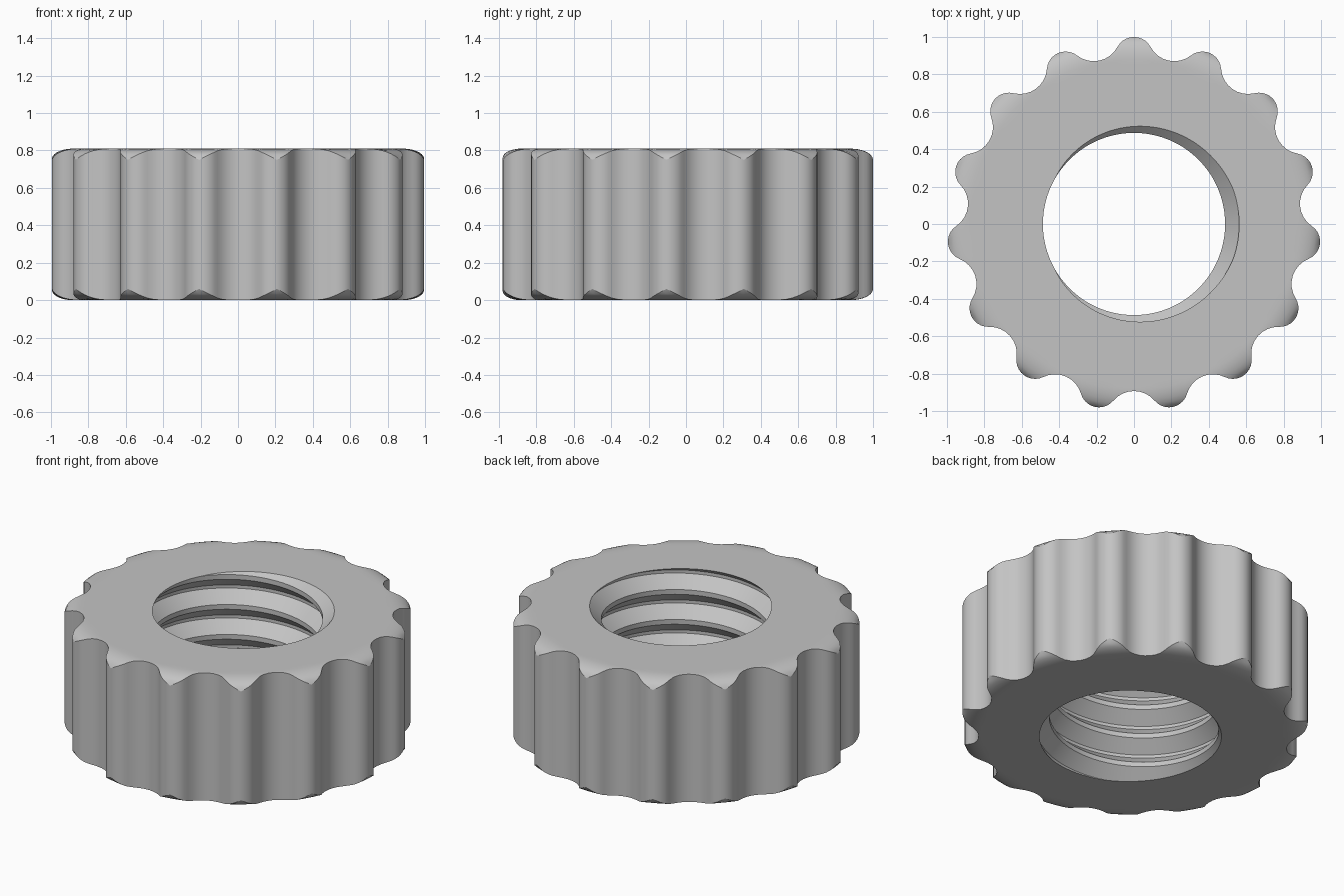
import bpy, bmesh
from math import sin, cos, pi, tau, atan2, sqrt, hypot

if "Cube" in bpy.data.objects:
    bpy.data.objects.remove(bpy.data.objects["Cube"])

HEIGHT = 0.81
LOBES = 15
LOBE_R, LOBE_C, VALLEY = 0.1, 0.9, 0.893     # grip lobe radius, its centre, valley depth
LIP_START, LIP_DROP = 0.88, 0.06             # rounded rim
PITCH, MINOR, MAJOR = 0.19, 0.487, 0.562     # internal thread
CREST, FLANK = 0.03, 0.07
BREAKS = (0, CREST, CREST + FLANK, PITCH - FLANK)
PHASE = HEIGHT - 4 * PITCH - PITCH / 4 - CREST / 2


def half_lobe():
    """Convex lobe arc running tangentially into a concave valley arc."""
    h = pi / LOBES
    c = cos(h)
    rc = (LOBE_C**2 + VALLEY**2 - 2 * LOBE_C * VALLEY * c - LOBE_R**2) / (
        2 * LOBE_R - 2 * VALLEY + 2 * LOBE_C * c)
    cx, cy = (VALLEY + rc) * c, (VALLEY + rc) * sin(h)
    phi = atan2(cy, cx - LOBE_C)
    pts = [(LOBE_C + LOBE_R * cos(phi * i / 5), LOBE_R * sin(phi * i / 5)) for i in range(6)]
    for i in range(1, 5):
        a = phi + pi + (h - phi) * i / 4
        pts.append((cx + rc * cos(a), cy + rc * sin(a)))
    return [(atan2(y, x), hypot(x, y)) for x, y in pts]


def outline():
    """Polar outline of the grip, from crest round to the same crest."""
    half = half_lobe()
    step = tau / LOBES
    lobe = half + [(step - a, r) for a, r in reversed(half[1:-1])]
    pts = [(a + k * step, r) for k in range(LOBES) for a, r in lobe]
    return pts + [(tau, half[0][1])]


def thread_radius(z, start):
    u = (z - start) % PITCH
    if u < CREST:
        return MINOR
    rise = min((u - CREST) / FLANK, (PITCH - u) / FLANK, 1)
    return MINOR + (MAJOR - MINOR) * rise


def rim_drop(r):
    t = min(max((r - LIP_START) / (1 - LIP_START), 0), 1)
    return LIP_DROP * (1 - sqrt(1 - t * t))


def section(turn, radius):
    """Closed radial section: thread upwards, top rim, outer wall, bottom rim."""
    start = PHASE + PITCH * turn / tau
    pts = []
    for k in range(-2, 6):
        for b in BREAKS:
            z = min(max(start + k * PITCH + b, 0), HEIGHT)
            pts.append((thread_radius(z, start), z))
    inner = LIP_START - 0.03
    fractions = (0, 0.25, 0.45, 0.65, 0.8, 0.92, 1)
    rim = [inner + (radius - inner) * f for f in fractions]
    pts += [(r, HEIGHT - rim_drop(r)) for r in rim]
    pts += [(r, rim_drop(r)) for r in reversed(rim)]
    return pts


# Knurled ring with threaded bore, skinned from radial sections
bm = bmesh.new()
columns = []
for turn, radius in outline():
    a = turn + pi / 2
    columns.append([bm.verts.new((r * cos(a), r * sin(a), z)) for r, z in section(turn, radius)])
for left, right in zip(columns, columns[1:]):
    for i in range(len(left)):
        j = (i + 1) % len(left)
        bm.faces.new((left[i], left[j], right[j], right[i]))
bmesh.ops.remove_doubles(bm, verts=bm.verts, dist=0.0003)
bmesh.ops.dissolve_degenerate(bm, edges=bm.edges, dist=0.0001)
bmesh.ops.recalc_face_normals(bm, faces=bm.faces)
mesh = bpy.data.meshes.new("knurled_nut")
bm.to_mesh(mesh)
bm.free()
nut = bpy.data.objects.new("knurled_nut", mesh)
bpy.context.collection.objects.link(nut)

# Plain grey material
grey = bpy.data.materials.new("light_grey")
grey.use_nodes = True
colour = (0.55, 0.55, 0.55, 1)
grey.diffuse_color = colour
grey.node_tree.nodes["Principled BSDF"].inputs["Base Color"].default_value = colour
mesh.materials.append(grey)

bpy.ops.object.select_all(action="DESELECT")
nut.select_set(True)
bpy.context.view_layer.objects.active = nut
bpy.ops.object.shade_smooth_by_angle(angle=pi / 6)
